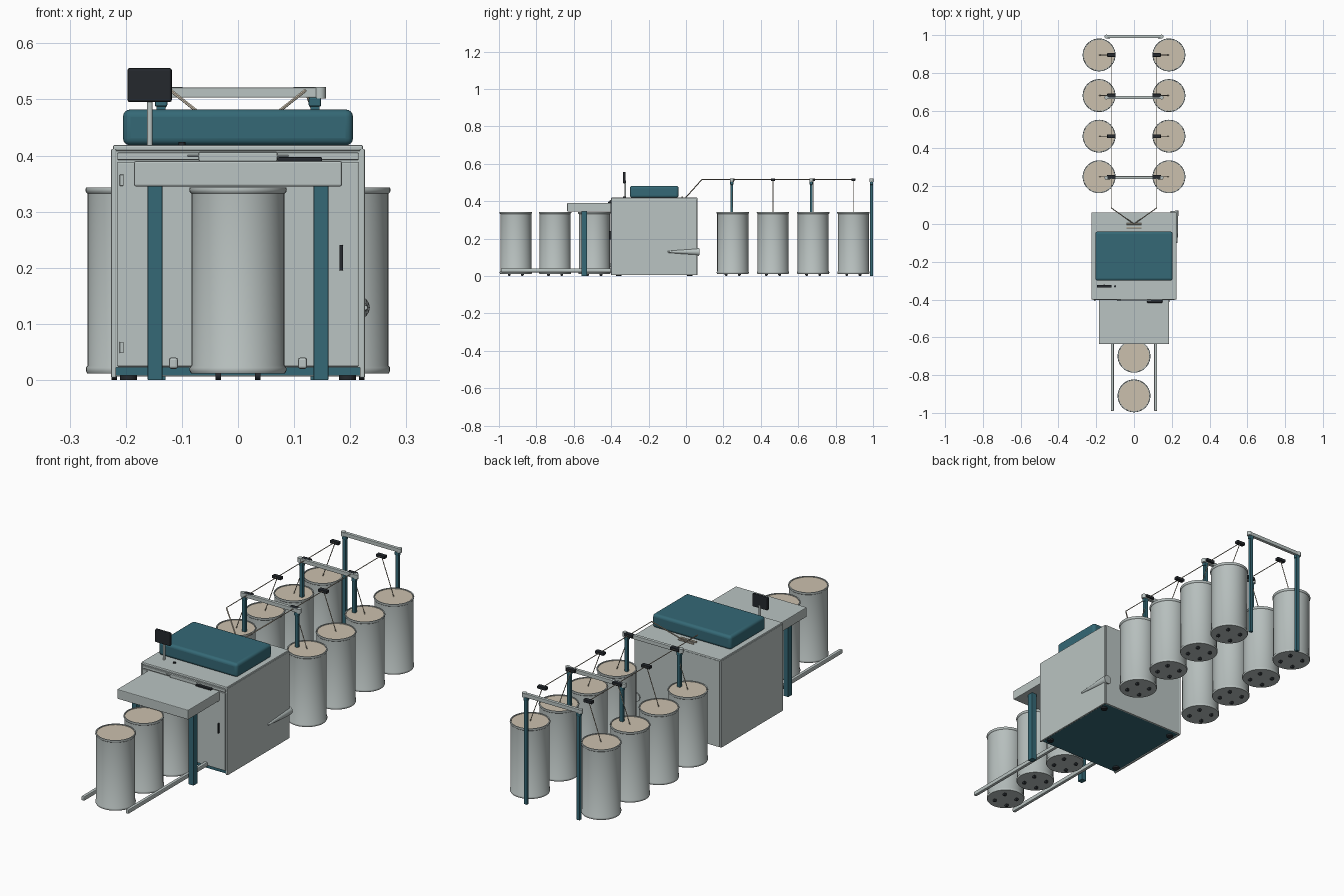
import bpy
import math
from mathutils import Vector

old = bpy.data.objects.get("Cube")
if old:
    bpy.data.objects.remove(old, do_unlink=True)


def material(name, rgb, rough=0.6):
    m = bpy.data.materials.new(name)
    m.use_nodes = True
    m.diffuse_color = (*rgb, 1)
    bsdf = m.node_tree.nodes["Principled BSDF"]
    bsdf.inputs["Base Color"].default_value = (*rgb, 1)
    bsdf.inputs["Roughness"].default_value = rough
    return m


GREY = material("light grey paint", (0.49, 0.55, 0.54))
CAN = material("can grey", (0.47, 0.52, 0.51))
TEAL = material("teal paint", (0.035, 0.14, 0.18))
DARK = material("dark plastic", (0.018, 0.022, 0.027))
FIBRE = material("cream fibre", (0.60, 0.53, 0.42))


def finish(name, mat, bevel=0.0, segments=2, smooth=False):
    ob = bpy.context.object
    ob.name = name
    ob.data.materials.clear()
    ob.data.materials.append(mat)
    if bevel:
        mod = ob.modifiers.new("Bevel", 'BEVEL')
        mod.width = bevel
        mod.segments = segments
        mod.limit_method = 'ANGLE'
    if smooth:
        bpy.ops.object.shade_smooth_by_angle(angle=math.radians(40))
    return ob


def box(name, xs, ys, zs, mat, bevel=0.0, segments=2, smooth=False):
    """Box given by its extents on each axis."""
    spans = (xs, ys, zs)
    bpy.ops.mesh.primitive_cube_add(size=1, location=[(a + b) / 2 for a, b in spans])
    bpy.context.object.scale = [b - a for a, b in spans]
    bpy.ops.object.transform_apply(location=False, rotation=False, scale=True)
    return finish(name, mat, bevel, segments, smooth)


def rod(name, start, end, r1, mat, r2=None, sides=8):
    """Round bar or cone between two points."""
    a, b = Vector(start), Vector(end)
    bpy.ops.mesh.primitive_cone_add(vertices=sides, radius1=r1, radius2=r1 if r2 is None else r2,
                                    depth=(b - a).length, location=(a + b) / 2,
                                    rotation=(b - a).to_track_quat('Z', 'Y').to_euler())
    return finish(name, mat, smooth=True)


def lathe(name, profile, mat, sides=40):
    """Surface of revolution around z, as a mesh."""
    verts, faces = [], []
    for r, z in profile:
        for i in range(sides):
            t = 2 * math.pi * i / sides
            verts.append((r * math.cos(t), r * math.sin(t), z))
    for k in range(len(profile) - 1):
        for i in range(sides):
            j = (i + 1) % sides
            faces.append((k * sides + i, k * sides + j, (k + 1) * sides + j, (k + 1) * sides + i))
    faces.append(tuple(reversed(range(sides))))
    top = (len(profile) - 1) * sides
    faces.append(tuple(range(top, top + sides)))
    mesh = bpy.data.meshes.new(name)
    mesh.from_pydata(verts, [], faces)
    mesh.materials.append(mat)
    ob = bpy.data.objects.new(name, mesh)
    bpy.context.collection.objects.link(ob)
    bpy.ops.object.select_all(action='DESELECT')
    bpy.context.view_layer.objects.active = ob
    ob.select_set(True)
    bpy.ops.object.shade_smooth_by_angle(angle=math.radians(40))
    return ob


# Sliver cans with rolled rims, fibre filling and casters
can_profile = [(0.080, 0.012), (0.084, 0.012), (0.086, 0.016), (0.086, 0.022), (0.083, 0.026),
               (0.083, 0.332), (0.086, 0.335), (0.087, 0.339), (0.086, 0.343),
               (0.081, 0.343), (0.081, 0.334)]
REAR_Y = [0.25, 0.465, 0.68, 0.895]
spots = [(0, y) for y in (-0.91, -0.70, -0.49)]
spots += [(s * 0.185, y) for y in REAR_Y for s in (-1, 1)]
for x, y in spots:
    lathe("can", can_profile, CAN).location = (x, y, 0)
    rod("can_filling", (x, y, 0.325), (x, y, 0.340), 0.0805, FIBRE, sides=40)
    for k in range(4):
        t = math.pi * (k + 0.5) / 2
        cx, cy = x + 0.05 * math.cos(t), y + 0.05 * math.sin(t)
        rod("can_caster", (cx - 0.005, cy, 0.008), (cx + 0.005, cy, 0.008), 0.008, DARK, sides=12)

# Machine body
box("body", (-0.219, 0.219), (-0.397, 0.058), (0.022, 0.41), GREY)
box("body_base", (-0.217, 0.217), (-0.394, 0.055), (0.008, 0.022), TEAL)
for s in (-1, 1):
    box("side_panel", sorted((s * 0.217, s * 0.226)), (-0.40, 0.06), (0.004, 0.412), GREY, 0.002)
    for y in (-0.36, 0.02):
        rod("body_foot", (s * 0.195, y, 0), (s * 0.195, y, 0.01), 0.015, DARK, sides=16)
box("back_panel", (-0.217, 0.217), (0.054, 0.062), (0.006, 0.41), GREY)
box("body_lid", (-0.223, 0.223), (-0.40, 0.062), (0.408, 0.419), GREY, 0.004)
box("front_door", (-0.215, 0.215), (-0.403, -0.395), (0.024, 0.388), GREY, 0.002)
box("front_rail", (-0.215, 0.215), (-0.403, -0.395), (0.392, 0.405), GREY, 0.002)
box("door_handle", (0.181, 0.187), (-0.412, -0.402), (0.195, 0.241), DARK, 0.001)
for z in (0.058, 0.356):
    box("door_hinge", (-0.211, -0.204), (-0.407, -0.402), (z - 0.01, z + 0.01), GREY, 0.001)
rod("side_duct", (0.227, -0.10, 0.129), (0.214, 0.07, 0.129), 0.004, GREY, r2=0.021, sides=16)

# Rounded hood
box("hood", (-0.205, 0.205), (-0.30, -0.04), (0.418, 0.482), TEAL, 0.013, 4, True)

# Control screen on a pole
rod("screen_pole", (-0.157, -0.325, 0.418), (-0.157, -0.325, 0.51), 0.005, GREY, sides=16)
box("screen", (-0.197, -0.118), (-0.337, -0.323), (0.495, 0.556), DARK, 0.004)
rod("signal_button", (-0.10, -0.33, 0.418), (-0.10, -0.33, 0.424), 0.006, DARK, sides=12)

# Delivery table, its legs, trim and keypad
box("delivery_table", (-0.185, 0.185), (-0.635, -0.398), (0.345, 0.39), GREY, 0.003)
for s in (-1, 1):
    box("table_leg", (s * 0.148 - 0.013, s * 0.148 + 0.013), (-0.56, -0.53), (0, 0.346), TEAL, 0.001)
    box("floor_rail", (s * 0.115 - 0.008, s * 0.115 + 0.008), (-0.99, -0.39), (0.02, 0.04), GREY, 0.004)
box("table_guard", (-0.07, 0.07), (-0.408, -0.398), (0.39, 0.406), GREY, 0.002)
rod("guard_bar", (-0.09, -0.405, 0.399), (0.09, -0.405, 0.399), 0.002, GREY)
box("keypad", (0.07, 0.15), (-0.417, -0.397), (0.389, 0.397), DARK, 0.002)

# Creel frames: two posts, brackets and a beam with rounded ends
for y, foot in ((0.245, 0.03), (0.67, 0.03), (0.992, 0)):
    for s in (-1, 1):
        x = s * 0.137
        box("creel_post", (x - 0.008, x + 0.008), (y - 0.007, y + 0.007), (foot, 0.505), TEAL)
        box("creel_bracket", (x - 0.011, x + 0.011), (y - 0.009, y + 0.008), (0.487, 0.504), TEAL, 0.003)
        rod("beam_end", (s * 0.146, y, 0.502), (s * 0.146, y, 0.522), 0.0105, GREY, sides=16)
    box("creel_beam", (-0.147, 0.147), (y - 0.008, y + 0.008), (0.503, 0.521), GREY, 0.002)

# Sliver guides and the strands running through them into the machine
for s in (-1, 1):
    for y in REAR_Y:
        box("sliver_guide", sorted((s * 0.098, s * 0.142)), (y - 0.01, y + 0.01), (0.508, 0.522), DARK, 0.002)
        rod("can_strand", (s * 0.185, y, 0.338), (s * 0.12, y, 0.515), 0.002, FIBRE, sides=6)
    corner = (s * 0.12, 0.085, 0.516)
    rod("long_strand", (s * 0.12, REAR_Y[-1], 0.516), corner, 0.002, FIBRE, sides=6)
    rod("infeed_strand", corner, (0, 0.0, 0.421), 0.003, FIBRE, sides=6)
for y in (0.0, -0.02):
    rod("infeed_bar", (-0.04, y, 0.422), (0.04, y, 0.422), 0.004, FIBRE)
